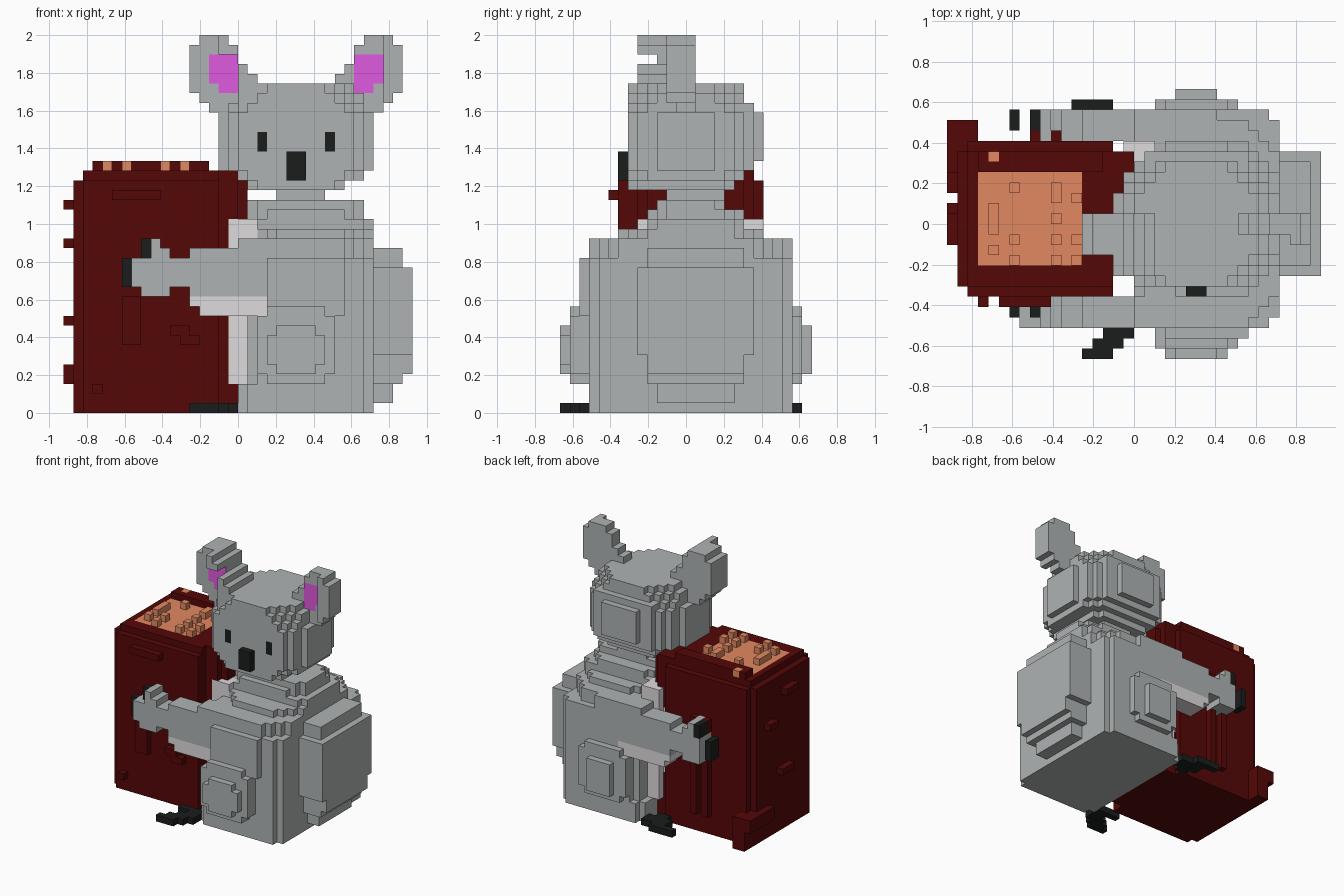
import bpy, bmesh
from mathutils import Vector

if "Cube" in bpy.data.objects:
    bpy.data.objects.remove(bpy.data.objects["Cube"])

V = 2 / 39          # edge of one cube
cells = {}          # (x, y, z) -> (part, colour); later parts overwrite earlier ones

COLOURS = {
    "grey_fur": (0.43, 0.45, 0.45, 1), "light_fur": (0.74, 0.71, 0.73, 1),
    "ear_pink": (0.74, 0.10, 0.74, 1), "black": (0.011, 0.012, 0.012, 1),
    "dark_bark": (0.09, 0.002, 0.002, 1), "cut_wood": (0.76, 0.25, 0.12, 1),
}


def box(part, colour, x0, x1, y0, y1, z0, z1, cut=0):
    """Fill cubes in a box; cut trims the four upright corners in steps."""
    for x in range(x0, x1):
        for y in range(y0, y1):
            if min(x - x0, x1 - 1 - x) + min(y - y0, y1 - 1 - y) < cut:
                continue
            for z in range(z0, z1):
                cells[x, y, z] = (part, colour)


# --- stump -------------------------------------------------------------
S, B = "stump", "dark_bark"
box(S, B, -16, -2, -7, 8, 0, 24)
box(S, B, -17, -16, -6, 7, 0, 24)
box(S, B, -16, -2, -6, 7, 24, 25)
box(S, B, -2, 1, -4, 6, 18, 24)
box(S, B, -2, 0, -5, 7, 0, 25)
box(S, B, -15, -3, 5, 7, 25, 26)
# bark chips on the front, left side and back, and the root
for x0, x1, z0, z1 in [(-13, -8, 22, 23), (-12, -10, 7, 12), (-6, -4, 7, 8),
                       (-7, -5, 8, 9), (-15, -14, 2, 3)]:
    box(S, B, x0, x1, -8, -7, z0, z1)
for y0, y1, z0, z1 in [(-2, 1, 21, 22), (3, 5, 17, 18), (-1, 2, 9, 10), (4, 6, 3, 5)]:
    box(S, B, -18, -17, y0, y1, z0, z1)
box(S, B, -17, -15, 7, 10, 0, 5)
box(S, B, -18, -15, 6, 10, 3, 5)
for x in (-10, -8):
    box(S, B, x, x + 1, 8, 9, 3, 18)
# cut wood on top with splinters
box("stump_top", "cut_wood", -15, -5, -4, 5, 24, 25)
for x, y in [(-14, 1), (-14, 0), (-14, -1), (-12, -2), (-12, 3), (-8, 3), (-8, 2), (-8, 0),
             (-8, -2), (-6, -2), (-12, -4), (-8, -4), (-14, -3), (-6, -4), (-6, 2), (-14, 6)]:
    box("stump_top", "cut_wood", x, x + 1, y, y + 1, 25, 26)

# --- body --------------------------------------------------------------
G, L = "grey_fur", "light_fur"
box("belly", L, -1, 2, -5, 8, 3, 20)
box("belly", L, -2, 0, -2, 7, 7, 17)
for x0, x1, y0, y1, z0, z1, cut in [
        (0, 14, -10, 11, 0, 3, 1), (1, 14, -10, 11, 3, 16, 1),
        (13, 16, -3, 5, 1, 3, 0), (13, 17, -4, 6, 3, 4, 0),
        (13, 18, -4, 6, 4, 6, 0), (13, 18, -5, 7, 6, 15, 0),
        (13, 17, -4, 6, 15, 17, 0),
        (1, 14, -10, 10, 16, 18, 3), (1, 14, -7, 8, 18, 19, 3),
        (1, 14, -4, 6, 19, 20, 1), (1, 13, -4, 6, 20, 21, 2),
        (1, 13, -3, 4, 21, 22, 1), (4, 9, -2, 4, 22, 23, 0)]:
    box("body", G, x0, x1, y0, y1, z0, z1, cut)
# the tummy side facing the stump
box("belly", L, 0, 1, -5, 7, 3, 18)


def limb(side, part, colour, x0, x1, d0, d1, z0, z1, shift=True):
    """Box measured outward from the middle line on one side."""
    o = 1 if shift else 0
    if side == "front":
        box(side + part, colour, x0, x1, -d1, -d0, z0, z1)
    else:
        box(side + part, colour, x0, x1, d0 + o, d1 + o, z0, z1)


# --- shoulders, thighs and arms, on both sides -------------------------
for side in ("front", "back"):
    edge, top, hand = (12, 13, -11) if side == "front" else (12, 13, -10)
    limb(side, "_shoulder", G, 3, 11, 9, 11, 10, 16, False)
    limb(side, "_thigh", G, 2, 10, 9, edge, 4, 10, False)
    limb(side, "_thigh", G, 3, 9, 9, edge, 3, 11, False)
    limb(side, "_thigh", G, 4, 8, 9, top, 4, 9, False)
    if side == "front":
        limb(side, "_thigh", G, 3, 9, 9, top, 5, 8, False)
    limb(side, "_arm", G, hand, -5, 7, 10, 13, 16)
    limb(side, "_arm", G, -10, -7, 7, 10, 12, 16)
    limb(side, "_arm", G, -9, -7, 7, 10, 16, 17)
    limb(side, "_arm", G, -9, -8, 7, 10, 17, 18)
    limb(side, "_arm", G, -5, 4, 7, 10, 12, 17)
    limb(side, "_arm", G, 0, 8, 7, 10, 12, 18)
    limb(side, "_arm_underside", L, -5, 4, 7, 10, 11, 12)
    limb(side, "_arm_underside", L, -4, 3, 7, 10, 10, 11)
    outer = 9 if side == "front" else 10
    limb(side, "_claws", "black", -12, -11, 8, outer, 13, 16)
    limb(side, "_claws", "black", -10, -9, 8, outer, 16, 18)

# --- feet ---------------------------------------------------------------
for x0, x1, y0, y1 in [(-5, -2, -13, -12), (-4, -1, -12, -11), (-3, 0, -11, -10),
                       (-2, 0, -10, -8), (-4, -1, -9, -8)]:
    box("front_foot", "black", x0, x1, y0, y1, 0, 1)
for x0, x1, y0, y1 in [(-6, -2, 11, 12), (-4, 0, 9, 11), (-3, -1, 8, 9)]:
    box("back_foot", "black", x0, x1, y0, y1, 0, 1)

# --- head ---------------------------------------------------------------
for x0, x1, y0, y1, z0, z1, cut in [
        (1, 11, -6, 5, 23, 24, 1), (-1, 13, -6, 6, 24, 25, 2),
        (-1, 13, -6, 6, 25, 31, 1), (-2, 14, -4, 4, 25, 31, 1),
        (1, 11, 5, 7, 25, 32, 0), (-1, 13, -6, 6, 31, 32, 2),
        (-1, 13, -6, 6, 32, 33, 3), (0, 12, -6, 6, 33, 34, 3),
        (3, 9, 6, 8, 26, 31, 0)]:
    box("head", G, x0, x1, y0, y1, z0, z1, cut)
for x in (2, 9):
    box("eyes", "black", x, x + 1, -6, -5, 27, 29)
box("nose", "black", 5, 7, -7, -6, 24, 27)

# --- ears: (first column, last column, bottom, top) across one ear -------
EAR = [(-5, -4, 33, 38), (-4, -3, 32, 39), (-3, -2, 31, 39), (-2, -1, 30, 39),
       (-1, 0, 30, 38), (0, 1, 30, 36), (1, 2, 31, 35)]
PINK = [(-3, -2, 34, 37), (-2, -1, 33, 37), (-1, 0, 33, 37)]
for x0, x1, z0, z1 in EAR:
    box("right_ear", G, x0, x1, -5 if x0 >= 0 else -3, 1, z0, z1)
    box("left_ear", G, 12 - x1, 12 - x0, -2 if x0 < -3 else -1, 1, z0, z1)
# raised rim above the right ear hollow
box("right_ear", G, -2, -1, -5, -3, 37, 39)
box("right_ear", G, -1, 0, -5, -3, 37, 38)
# outer edge of the left ear stands forward
box("left_ear", G, 15, 17, -2, 0, 33, 38)
for x0, x1, z0, z1 in PINK:
    box("right_inner_ear", "ear_pink", x0, x1, -3, -2, z0, z1)
    box("left_inner_ear", "ear_pink", 12 - x1, 12 - x0, -1, 0, z0, z1)

# --- turn the cubes into one clean outer shell per part ------------------
SIDES = [((1, 0, 0), [(1, 0, 0), (1, 1, 0), (1, 1, 1), (1, 0, 1)]),
         ((-1, 0, 0), [(0, 0, 0), (0, 0, 1), (0, 1, 1), (0, 1, 0)]),
         ((0, 1, 0), [(0, 1, 0), (0, 1, 1), (1, 1, 1), (1, 1, 0)]),
         ((0, -1, 0), [(0, 0, 0), (1, 0, 0), (1, 0, 1), (0, 0, 1)]),
         ((0, 0, 1), [(0, 0, 1), (1, 0, 1), (1, 1, 1), (0, 1, 1)]),
         ((0, 0, -1), [(0, 0, 0), (0, 1, 0), (1, 1, 0), (1, 0, 0)])]

materials = {}
for name, colour in COLOURS.items():
    materials[name] = bpy.data.materials.new(name)
    materials[name].diffuse_color = colour

parts = {}
for cell, key in cells.items():
    parts.setdefault(key, []).append(cell)

for (part, colour), members in parts.items():
    # eyes and inner ears are painted on the front only
    painted = part == "eyes" or part.endswith("inner_ear")
    bm, corners = bmesh.new(), {}
    for c in members:
        for d, quad in SIDES:
            if (c[0] + d[0], c[1] + d[1], c[2] + d[2]) in cells:
                continue
            ring = []
            for q in quad:
                p = (c[0] + q[0], c[1] + q[1], c[2] + q[2])
                if p not in corners:
                    corners[p] = bm.verts.new(Vector(p) * V)
                ring.append(corners[p])
            face = bm.faces.new(ring)
            face.material_index = 1 if painted and d != (0, -1, 0) else 0
    mesh = bpy.data.meshes.new(part)
    mesh.materials.append(materials[colour])
    if painted:
        mesh.materials.append(materials[G])
    bm.to_mesh(mesh)
    bm.free()
    bpy.context.collection.objects.link(bpy.data.objects.new(part, mesh))

for m in bpy.data.materials:
    if m.users and not m.is_grease_pencil:
        m.use_nodes = True
        m.node_tree.nodes["Principled BSDF"].inputs["Base Color"].default_value = m.diffuse_color
